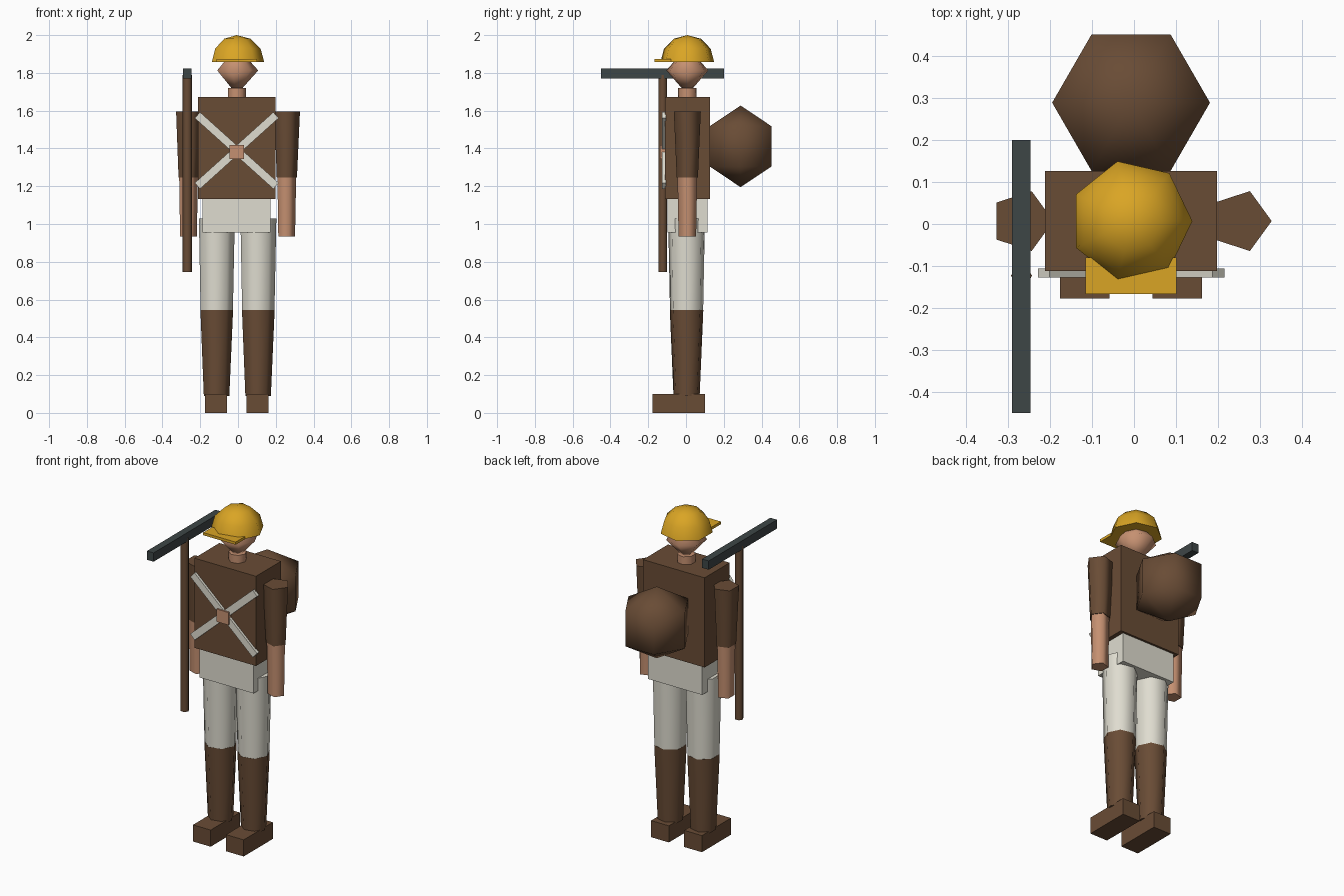
import bpy
import bmesh
from math import sin, cos, tau, radians

cube = bpy.data.objects.get("Cube")
if cube:
    bpy.data.objects.remove(cube, do_unlink=True)


def material(name, rgb):
    mat = bpy.data.materials.new(name)
    mat.use_nodes = True
    colour = (*rgb, 1)
    mat.diffuse_color = colour
    bsdf = next(n for n in mat.node_tree.nodes if n.type == "BSDF_PRINCIPLED")
    bsdf.inputs["Base Color"].default_value = colour
    return mat


BROWN = material("leather brown", (0.141, 0.072, 0.036))
GOLD = material("helmet gold", (0.70, 0.376, 0.018))
SKIN = material("skin", (0.56, 0.28, 0.165))
WHITE = material("off white cloth", (0.74, 0.72, 0.63))
IRON = material("dark iron", (0.048, 0.061, 0.062))

CX, CY = -0.007, 0.007  # body axis


def finish(name, bm, mat, location):
    bmesh.ops.recalc_face_normals(bm, faces=bm.faces)
    mesh = bpy.data.meshes.new(name)
    bm.to_mesh(mesh)
    bm.free()
    mesh.materials.append(mat)
    obj = bpy.data.objects.new(name, mesh)
    obj.location = location
    bpy.context.collection.objects.link(obj)
    return obj


def box(name, mat, x, y, z):
    """Box from its (low, high) range on each axis."""
    bm = bmesh.new()
    bmesh.ops.create_cube(bm, size=1)
    ranges = (x, y, z)
    bmesh.ops.scale(bm, vec=[hi - lo for lo, hi in ranges], verts=bm.verts)
    return finish(name, bm, mat, [(lo + hi) / 2 for lo, hi in ranges])


def lathe(name, mat, sides, profile, x=CX, y=CY):
    """Smooth turned solid from (radius, z) points, one corner facing +x."""
    bm = bmesh.new()
    rings = []
    for r, z in profile:
        angles = [tau * i / sides for i in range(sides)]
        rings.append([bm.verts.new((r * cos(a), r * sin(a), z)) for a in angles])
    for low, high in zip(rings, rings[1:]):
        for i in range(sides):
            j = (i + 1) % sides
            bm.faces.new((low[i], low[j], high[j], high[i]))
    for ring, (r, z) in ((rings[0], profile[0]), (rings[-1], profile[-1])):
        if r > 0:
            bm.faces.new(ring)
    bmesh.ops.remove_doubles(bm, verts=bm.verts, dist=0.0001)
    obj = finish(name, bm, mat, (x, y, 0))
    bpy.ops.object.select_all(action="DESELECT")
    obj.select_set(True)
    bpy.context.view_layer.objects.active = obj
    bpy.ops.object.shade_smooth_by_angle(angle=radians(86))
    return obj


# Torso, hips and neck
box("torso", BROWN, (CX - 0.205, CX + 0.205), (-0.112, 0.126), (1.132, 1.672))
box("hips", WHITE, (CX - 0.18, CX + 0.18), (-0.099, 0.113), (0.955, 1.132))
lathe("neck", SKIN, 7, [(0.05, 1.66), (0.05, 1.72)])

# Head and helmet
lathe("head", SKIN, 7, [(0, 1.685), (0.114, 1.813), (0, 1.94)])
dome = [(0.146 * cos(radians(a)), 1.857 + 0.143 * sin(radians(a))) for a in (0, 30, 60)]
lathe("helmet", GOLD, 7, dome + [(0, 2.0)])
box("helmet_brim", GOLD, (CX - 0.108, CX + 0.108), (-0.167, -0.08), (1.857, 1.873))

# Limbs
for side, s in (("left", 1), ("right", -1)):
    arm_x, leg_x = CX + s * 0.26, CX + s * 0.11
    lathe(side + "_sleeve", BROWN, 5, [(0.059, 1.245), (0.075, 1.595)], arm_x)
    lathe(side + "_forearm", SKIN, 5, [(0.049, 0.935), (0.055, 1.26)], arm_x)
    lathe(side + "_thigh", WHITE, 7, [(0.09, 0.545), (0.1, 1.03)], leg_x, 0.003)
    lathe(side + "_boot_shaft", BROWN, 7, [(0.071, 0.09), (0.091, 0.545)], leg_x, 0.003)
    box(side + "_foot", BROWN, (leg_x - 0.059, leg_x + 0.059), (-0.177, 0.1), (0, 0.1))

# Crossed chest straps with a square clasp
for side, s in (("left", 1), ("right", -1)):
    strap = box(side + "_strap", WHITE, (CX - 0.28, CX + 0.28), (-0.127, -0.106), (1.368, 1.41))
    strap.rotation_euler.y = s * radians(42)
box("strap_clasp", SKIN, (CX - 0.039, CX + 0.039), (-0.137, -0.11), (1.343, 1.419))

# Round backpack
pack = [(0.188, 1.304), (0.188, 1.518)]
lathe("backpack", BROWN, 6, [(0, 1.195)] + pack + [(0, 1.627)], CX, 0.289)

# Pickaxe
lathe("pickaxe_handle", BROWN, 6, [(0.025, 0.745), (0.025, 1.79)], -0.268, -0.123)
box("pickaxe_head", IRON, (-0.291, -0.247), (-0.45, 0.2), (1.77, 1.823))
